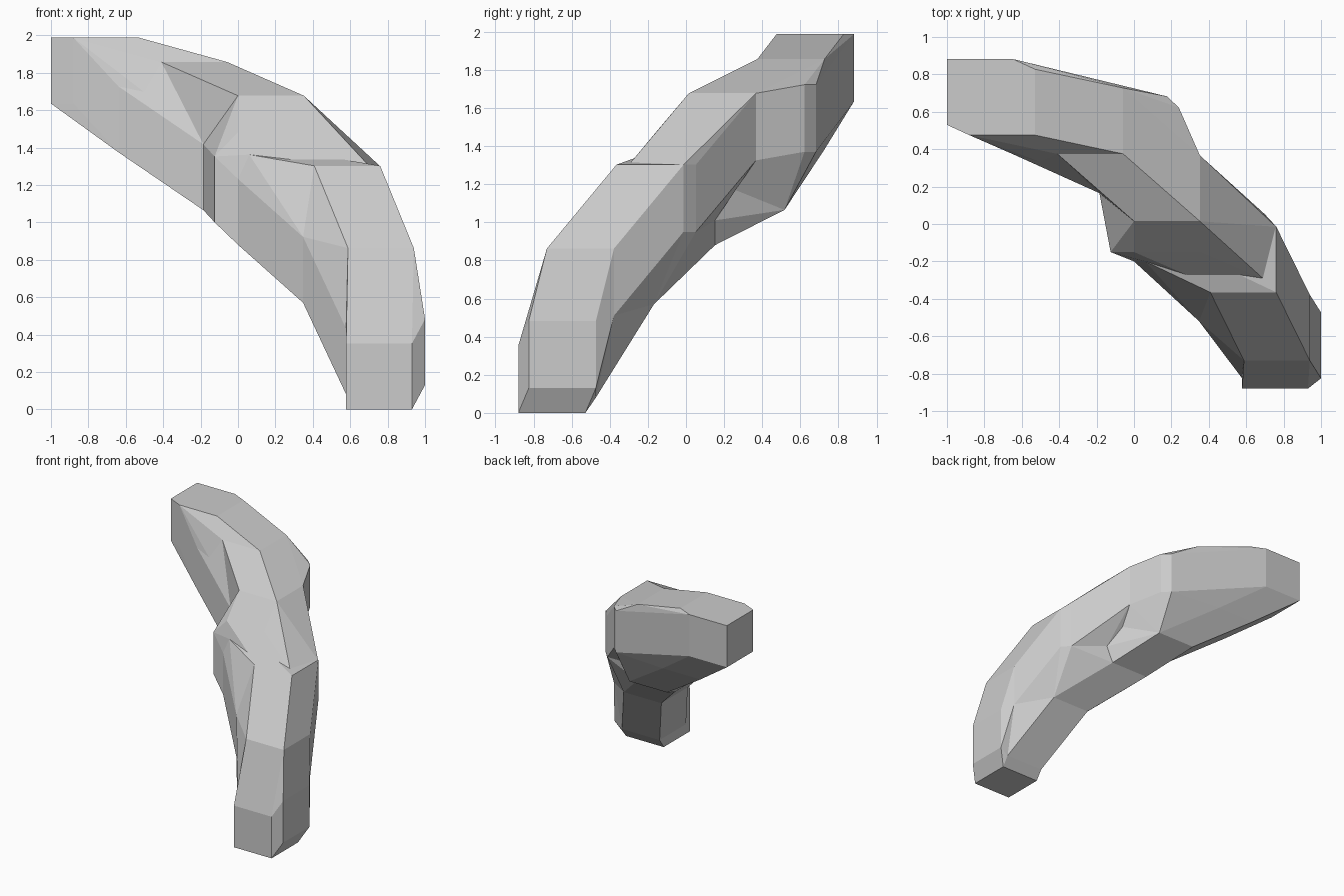
import bpy, bmesh
from itertools import product

if "Cube" in bpy.data.objects:
    bpy.data.objects.remove(bpy.data.objects["Cube"])

S = 0.352  # side of the square block swept along the arch

# Lowest (x, y, z) corner of each block along the arch, foot to tip
B = {
    'foot': (.578, -.88, 0), 'foot_back': (.578, -.825, .08), 'heel': (.648, -.825, .13),
    'shin': (.588, -.73, .51), 'shin_in': (.348, -.52, .57),
    'knee': (.408, -.365, .95), 'knee_back': (.348, -.30, .95),
    'mid_low': (0, -.20, .88), 'mid_front': (.06, -.20, 1.01), 'mid_top': (0, -.15, 1.13),
    'mid_left': (-.125, -.15, 1.0),
    'crown': (0, .015, 1.325), 'crown_back': (-.112, .27, 1.37), 'crown_far': (-.175, .33, 1.37),
    'under': (-.185, .165, 1.065),
    'arm_top': (-.41, .375, 1.505), 'arm_low': (-.47, .32, 1.32), 'arm_left': (-.64, .37, 1.375),
    'tip_front': (-.88, .475, 1.635), 'tip': (-1, .53, 1.635),
}

# Each section is the convex hull of a few neighbouring blocks
sections = [
    ['foot', 'foot_back', 'heel', 'shin'],
    ['foot_back', 'shin', 'shin_in'],
    ['shin', 'shin_in', 'knee'],
    ['shin_in', 'mid_low', 'mid_front', 'knee', 'knee_back'],
    ['mid_front', 'mid_top', 'knee_back', 'crown'],
    ['mid_low', 'mid_front', 'mid_top', 'mid_left', 'under'],
    ['mid_top', 'mid_left', 'under', 'crown'],
    ['crown', 'crown_back', 'crown_far', 'under', 'arm_top'],
    ['under', 'crown_far', 'arm_top', 'arm_low', 'arm_left'],
    ['crown_far', 'arm_top', 'arm_low', 'arm_left', 'tip_front', 'tip'],
]
# Thin ridge from crown to knee
extra = {4: [(.76, -.015, 1.30), (.76, -.015, .95)]}


def hull(name, blocks, points=()):
    bm = bmesh.new()
    pts = {tuple(round(c + S * d, 4) for c, d in zip(B[b], o))
           for b in blocks for o in product((0, 1), repeat=3)}
    for p in sorted(pts | set(points)):
        bm.verts.new(p)
    res = bmesh.ops.convex_hull(bm, input=bm.verts)
    junk = {g for g in res['geom_interior'] + res['geom_unused']
            if isinstance(g, bmesh.types.BMVert)}
    bmesh.ops.delete(bm, geom=list(junk), context='VERTS')
    bmesh.ops.recalc_face_normals(bm, faces=bm.faces)
    me = bpy.data.meshes.new(name)
    bm.to_mesh(me)
    bm.free()
    ob = bpy.data.objects.new(name, me)
    bpy.context.collection.objects.link(ob)
    return ob


# Fuse all sections into one clean shell
body = hull('curved_body', sections[0])
bpy.context.view_layer.objects.active = body
for i, sec in enumerate(sections[1:], 1):
    part = hull('section', sec, extra.get(i, ()))
    mod = body.modifiers.new('fuse', 'BOOLEAN')
    mod.operation, mod.solver, mod.object = 'UNION', 'EXACT', part
    bpy.ops.object.modifier_apply(modifier=mod.name)
    bpy.data.objects.remove(part)
